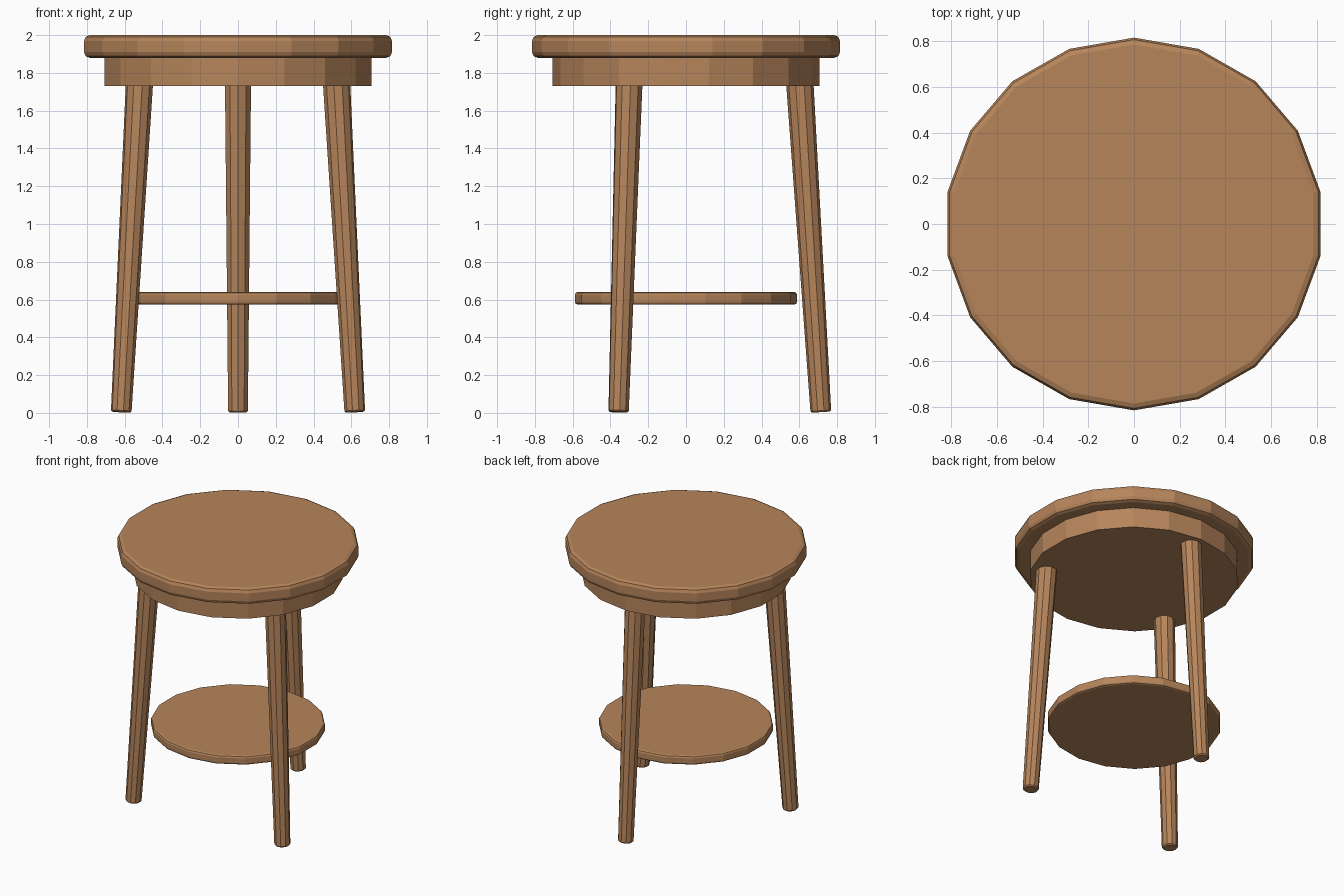
import bpy
import bmesh
from math import sin, cos, pi, radians
from mathutils import Vector, Matrix

if "Cube" in bpy.data.objects:
    bpy.data.objects.remove(bpy.data.objects["Cube"])

wood = bpy.data.materials.new("warm_wood")
wood.diffuse_color = (0.47, 0.235, 0.105, 1)
wood.use_nodes = True
wood.node_tree.nodes["Principled BSDF"].inputs["Base Color"].default_value = wood.diffuse_color


def turned(name, profile, sides):
    """Closed faceted solid turned about z from (radius, z) points, bottom to top."""
    bm = bmesh.new()
    rings = []
    for r, z in profile:
        rings.append([bm.verts.new((r * sin(2 * pi * i / sides), r * cos(2 * pi * i / sides), z))
                      for i in range(sides)])
    for a, b in zip(rings, rings[1:]):
        for i in range(sides):
            j = (i + 1) % sides
            bm.faces.new((a[i], a[j], b[j], b[i]))
    bm.faces.new(rings[0])
    bm.faces.new(rings[-1])
    bmesh.ops.recalc_face_normals(bm, faces=bm.faces)
    mesh = bpy.data.meshes.new(name)
    bm.to_mesh(mesh)
    bm.free()
    mesh.materials.append(wood)
    obj = bpy.data.objects.new(name, mesh)
    bpy.context.collection.objects.link(obj)
    return obj


def disc(name, radius, z0, z1, bevel=0.0):
    """18-sided disc with softened rims, equally wide in x and y."""
    k = bevel * 0.293
    if bevel:
        profile = [(radius - bevel, z0), (radius - k, z0 + k), (radius, z0 + bevel),
                   (radius, z1 - bevel), (radius - k, z1 - k), (radius - bevel, z1)]
    else:
        profile = [(radius, z0), (radius, z1)]
    obj = turned(name, profile, 18)
    obj.data.transform(Matrix.Diagonal((1 / cos(radians(10)), 1, 1, 1)))
    return obj


# Seat, apron beneath it and low shelf
disc("seat", 0.815, 1.88, 2.0, 0.03)
disc("apron", 0.707, 1.73, 1.88)
disc("shelf", 0.588, 0.573, 0.64, 0.015)

# Three splayed, tapered legs
for name, angle in (("back_leg", 90), ("front_left_leg", 210), ("front_right_leg", 330)):
    out = Vector((cos(radians(angle)), sin(radians(angle)), 0))
    foot = out * 0.714 + Vector((0, 0, 0.004))
    head = out * 0.599 + Vector((0, 0, 1.80))
    axis = head - foot
    length = axis.length
    leg = turned(name, [(0.047, 0), (0.055, 0.008), (0.073, length)], 10)
    leg.location = foot
    leg.rotation_euler = axis.to_track_quat('Z', 'Y').to_euler()
